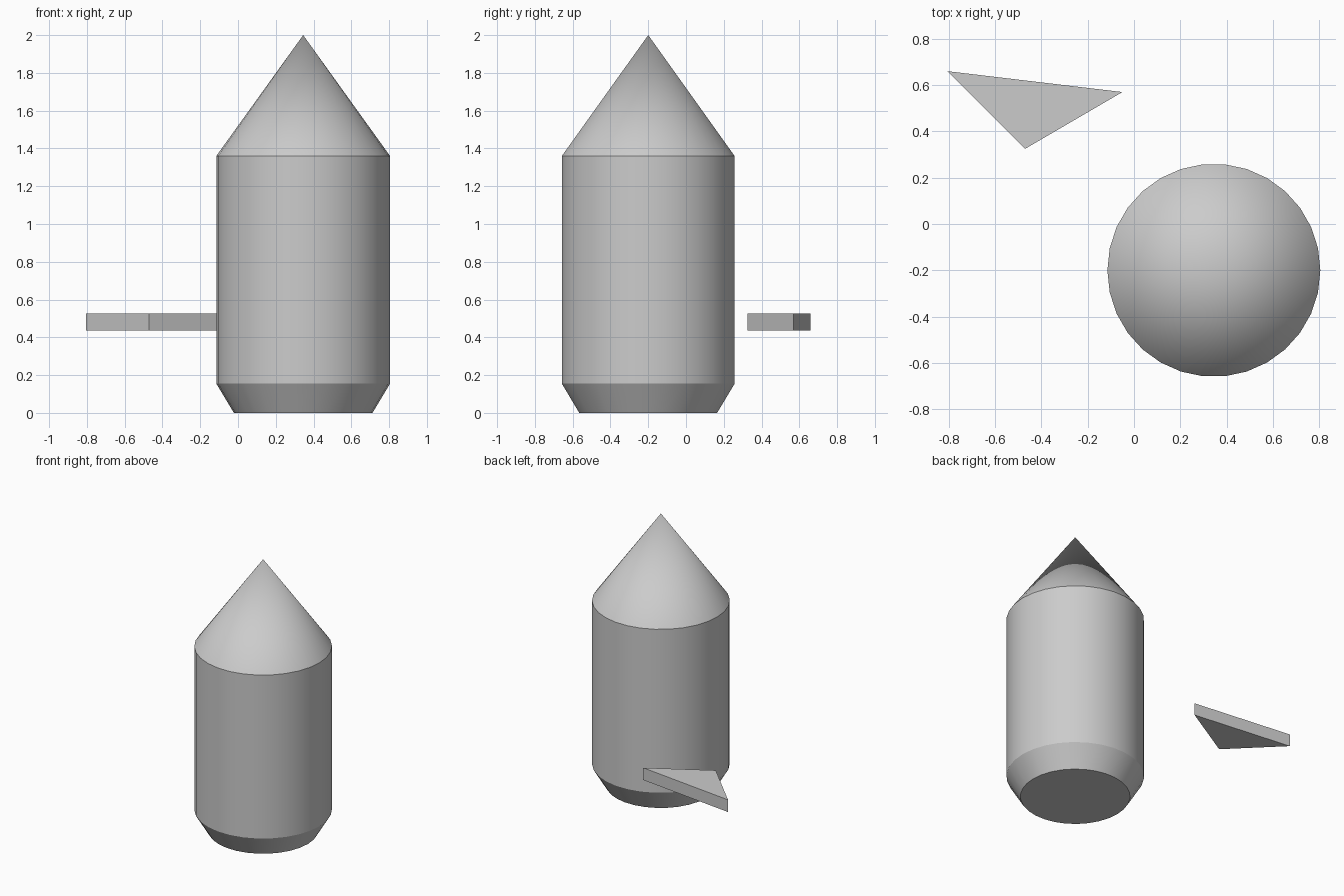
import bpy
import bmesh
import math
from mathutils import Matrix, Vector

cube = bpy.data.objects.get("Cube")
if cube:
    bpy.data.objects.remove(cube, do_unlink=True)

grey = bpy.data.materials.new("light grey")
grey.use_nodes = True
colour = (0.6, 0.6, 0.6, 1)
grey.diffuse_color = colour
grey.node_tree.nodes["Principled BSDF"].inputs["Base Color"].default_value = colour

SIDES = 30
CENTRE = (0.345, -0.2)


def add_object(name, bm):
    bmesh.ops.recalc_face_normals(bm, faces=bm.faces)
    mesh = bpy.data.meshes.new(name)
    bm.to_mesh(mesh)
    bm.free()
    mesh.materials.append(grey)
    obj = bpy.data.objects.new(name, mesh)
    bpy.context.collection.objects.link(obj)
    return obj


# Rocket body: tapered base, straight hull and pointed nose in one lathed skin
profile = [(0.367, 0), (0.46, 0.155), (0.46, 1.36)]
bm = bmesh.new()
rings = []
for radius, z in profile:
    ring = bmesh.ops.create_circle(
        bm, segments=SIDES, radius=radius,
        matrix=Matrix.Translation((*CENTRE, z)) @ Matrix.Rotation(math.pi / 2, 4, "Z"))
    rings.append(ring["verts"])
for low, high in zip(rings, rings[1:]):
    for i in range(SIDES):
        j = (i + 1) % SIDES
        bm.faces.new((low[i], low[j], high[j], high[i]))
tip = bm.verts.new((*CENTRE, 2))
for i in range(SIDES):
    bm.faces.new((rings[-1][i], rings[-1][(i + 1) % SIDES], tip))
bm.faces.new(rings[0])
body = add_object("rocket_body", bm)

bpy.ops.object.select_all(action="DESELECT")
body.select_set(True)
bpy.context.view_layer.objects.active = body
bpy.ops.object.shade_smooth_by_angle(angle=math.radians(25))

# Loose triangular fin, lying flat beside the body
bm = bmesh.new()
outline = [(-0.805, 0.66), (-0.47, 0.325), (-0.05, 0.57)]
base = bm.faces.new([bm.verts.new((x, y, 0.435)) for x, y in outline])
top = bmesh.ops.extrude_face_region(bm, geom=[base], use_keep_orig=True)
moved = [v for v in top["geom"] if isinstance(v, bmesh.types.BMVert)]
bmesh.ops.translate(bm, verts=moved, vec=Vector((0, 0, 0.09)))
add_object("fin", bm)
